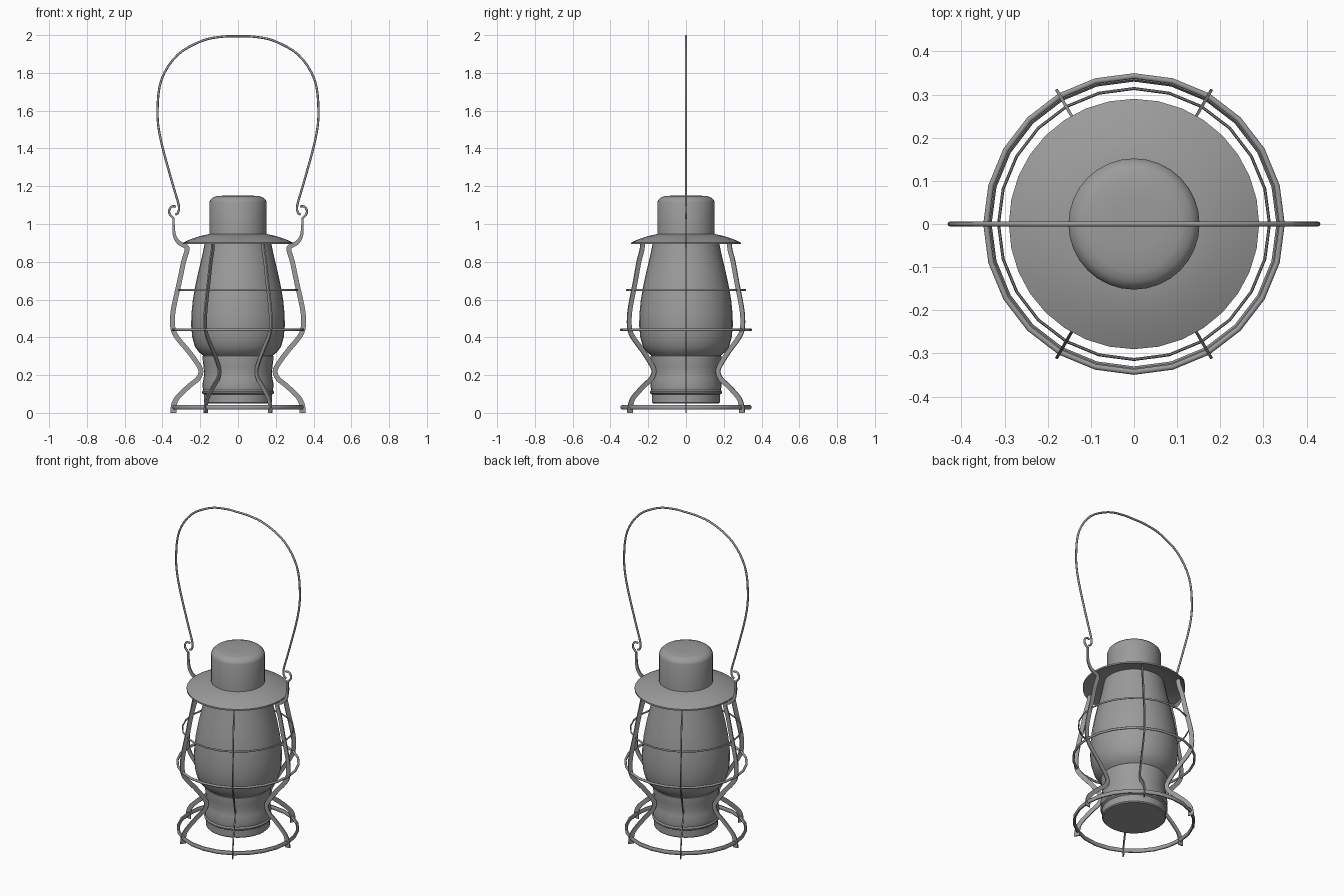
import bpy, bmesh, math
from mathutils import Vector, Matrix

if "Cube" in bpy.data.objects:
    bpy.data.objects.remove(bpy.data.objects["Cube"])

metal = bpy.data.materials.new("dark_grey")
metal.diffuse_color = (.33, .33, .33, 1)
metal.use_nodes = True
metal.node_tree.nodes["Principled BSDF"].inputs["Base Color"].default_value = metal.diffuse_color


def finish(name, bm, angle=35):
    bmesh.ops.recalc_face_normals(bm, faces=bm.faces)
    me = bpy.data.meshes.new(name)
    bm.to_mesh(me)
    bm.free()
    me.materials.append(metal)
    ob = bpy.data.objects.new(name, me)
    bpy.context.collection.objects.link(ob)
    bpy.ops.object.select_all(action='DESELECT')
    ob.select_set(True)
    bpy.context.view_layer.objects.active = ob
    bpy.ops.object.shade_smooth_by_angle(angle=math.radians(angle))
    return ob


def lathe(name, profile, steps=32, angle=35):
    """Spin a (radius, height) profile around z."""
    bm = bmesh.new()
    vs = [bm.verts.new((r, 0, z)) for r, z in profile]
    es = [bm.edges.new(p) for p in zip(vs, vs[1:])]
    bmesh.ops.spin(bm, geom=vs + es, cent=(0, 0, 0), axis=(0, 0, 1),
                   angle=2 * math.pi, steps=steps)
    bmesh.ops.remove_doubles(bm, verts=bm.verts, dist=1e-4)
    return finish(name, bm, angle)


def ring(name, radius, z, w, h):
    """Rounded hoop of radial width w and height h."""
    angles = [(k + .5) * math.pi / 4 for k in range(9)]
    return lathe(name, [(radius + w * .54 * math.cos(a), z + h * .54 * math.sin(a))
                        for a in angles], 24, 50)


def spline(points, n):
    """Catmull-Rom resampling of a path."""
    p = [Vector(q) for q in points]
    p = [2 * p[0] - p[1]] + p + [2 * p[-1] - p[-2]]
    out = []
    for i in range(1, len(p) - 2):
        a, b, c, d = p[i - 1:i + 3]
        for k in range(n):
            t = k / n
            out.append(0.5 * (2 * b + (c - a) * t + (2 * a - 5 * b + 4 * c - d) * t * t
                              + (3 * b - a - 3 * c + d) * t ** 3))
    return out + [p[-2]]


def sweep(name, pts, section, angle=0):
    """Carry a cross-section of (across, y) points along an xz path."""
    bm = bmesh.new()
    rows = []
    for i, p in enumerate(pts):
        d = pts[min(i + 1, len(pts) - 1)] - pts[max(i - 1, 0)]
        n = Vector((d.y, -d.x)).normalized()
        rows.append([bm.verts.new((p.x + s * n.x, y, p.y + s * n.y)) for s, y in section(p)])
    for a, b in zip(rows, rows[1:]):
        for k in range(len(a)):
            bm.faces.new((a[k], a[k - 1], b[k - 1], b[k]))
    bm.faces.new(rows[0])
    bm.faces.new(rows[-1])
    bmesh.ops.rotate(bm, verts=bm.verts, matrix=Matrix.Rotation(math.radians(angle), 3, 'Z'))
    return finish(name, bm, 50)


def strap(name, path, angle, thick=.0035):
    """Flat strap along (radius, height, width) points."""
    return sweep(name, spline(path, 3), lambda p: [(s * p.z / 2, t * thick) for s, t in
                                                   ((1, 1), (1, -1), (-1, -1), (-1, 1))], angle)


def wire(name, path, radius):
    """Round wire along (x, z) points."""
    circle = [(radius * math.cos(k * math.pi / 4), radius * math.sin(k * math.pi / 4))
              for k in range(8)]
    return sweep(name, spline(path, 4), lambda p: circle)


# fuel base with bead and collar
lathe("fuel_base", [(0, .05), (.175, .05), (.181, .056), (.181, .098), (.19, .104), (.191, .112),
                    (.185, .12), (.189, .15), (.182, .185), (.179, .21), (.183, .25), (.187, .28),
                    (.187, .30), (.18, .306), (0, .306)])

# glass globe
lathe("globe", [(0, .30), (.18, .30), (.205, .32), (.228, .35), (.242, .40), (.248, .46),
                (.247, .52), (.239, .60), (.225, .68), (.207, .76), (.188, .84), (.172, .92),
                (0, .92)])

# brim and chimney cap
lathe("brim", [(0, .925), (.2, .92), (.27, .90), (.29, .893), (.29, .902), (.25, .92),
               (.2, .936), (.15, .948), (0, .948)])
lathe("chimney_cap", [(0, .93), (.152, .93), (.152, 1.115), (.147, 1.128), (.133, 1.141),
                      (.11, 1.148), (.06, 1.151), (0, 1.152)])

# cage hoops
ring("base_hoop", .338, .03, .016, .024)
ring("lower_hoop", .343, .44, .013, .014)
ring("upper_hoop", .314, .65, .007, .01)

# cage straps, two of them carrying on up to the hooks
W = .026
legs = [(.342, 0, .034), (.338, .045, .03), (.318, .085, W), (.255, .145, W), (.213, .18, W),
        (.196, .22, W), (.215, .262, W), (.265, .33, W), (.320, .395, W), (.343, .44, W),
        (.347, .5, W), (.338, .57, W), (.311, .69, W), (.288, .80, W), (.27, .86, W)]
hook_arm = [(.276, .882, W), (.312, .90, .022), (.335, .935, .018), (.341, .98, .014),
            (.341, 1.035, .012)]
for i in range(6):
    top = hook_arm if i % 3 == 0 else [(.265, .90, W)]
    strap("cage_strap_%d" % i, legs + top, 60 * i)

# hooks, curling outward and open toward the lantern
for s, side in ((-1, "left"), (1, "right")):
    curl = [math.radians(d) for d in (-60, -20, 20, 60, 95, 120)]
    wire(side + "_hook", [(s * .341, 1.03)]
         + [(s * (.341 + .024 * math.cos(a)), 1.066 + .028 * math.sin(a)) for a in curl], .006)

# carrying handle
half = [(.332, 1.05), (.318, 1.06), (.314, 1.10), (.35, 1.225), (.41, 1.45), (.426, 1.60),
        (.405, 1.765), (.32, 1.895), (.19, 1.97), (.08, 1.992)]
wire("handle", [(-x, z) for x, z in half] + [(0, 1.994)] + half[::-1], .006)
